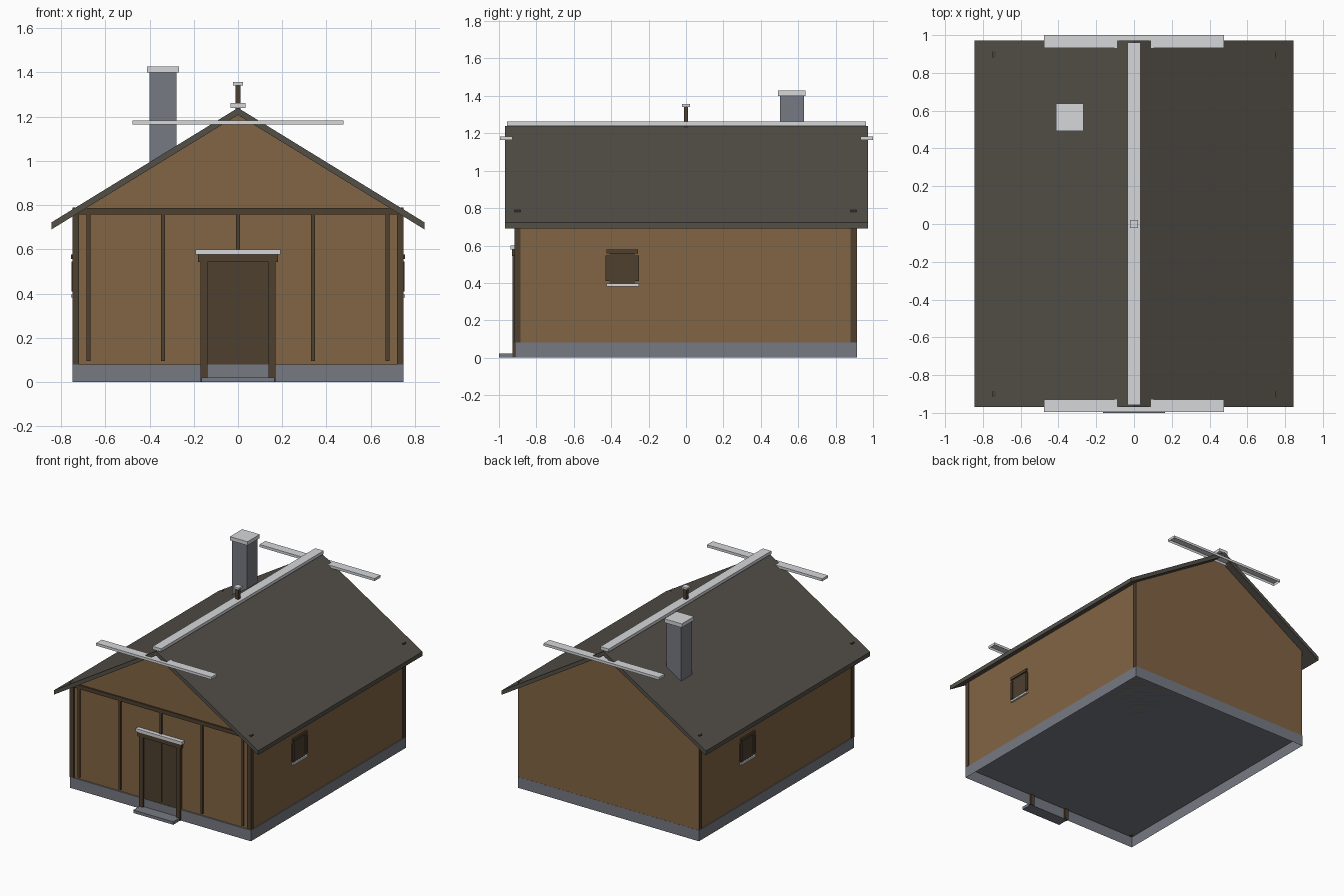
import bpy
import bmesh

cube = bpy.data.objects.get("Cube")
if cube:
    bpy.data.objects.remove(cube, do_unlink=True)


def material(name, rgb):
    m = bpy.data.materials.new(name)
    m.use_nodes = True
    m.diffuse_color = (*rgb, 1)
    m.node_tree.nodes["Principled BSDF"].inputs["Base Color"].default_value = (*rgb, 1)
    return m


CLAY = material("clay_wall", (0.22, 0.128, 0.058))
TIMBER = material("dark_timber", (0.075, 0.05, 0.028))
SLATE = material("roof_slate", (0.088, 0.08, 0.066))
STONE = material("grey_stone", (0.18, 0.194, 0.225))
PALE = material("pale_cap", (0.67, 0.68, 0.70))


def finish(name, bm, mat):
    bmesh.ops.recalc_face_normals(bm, faces=bm.faces)
    mesh = bpy.data.meshes.new(name)
    bm.to_mesh(mesh)
    bm.free()
    mesh.materials.append(mat)
    ob = bpy.data.objects.new(name, mesh)
    bpy.context.collection.objects.link(ob)
    return ob


def box(name, x, y, z, mat, open_bottom=False):
    """Box from its (min, max) extents on each axis."""
    bm = bmesh.new()
    bmesh.ops.create_cube(bm, size=1)
    for v in bm.verts:
        v.co = [(a + b) / 2 + c * (b - a) for (a, b), c in zip((x, y, z), v.co)]
    if open_bottom:
        bottom = min(bm.faces, key=lambda f: f.calc_center_median().z)
        bmesh.ops.delete(bm, geom=[bottom], context="FACES_ONLY")
    return finish(name, bm, mat)


def prism(name, profile, y, mat):
    """Extrude an x-z outline along y."""
    bm = bmesh.new()
    face = bm.faces.new([bm.verts.new((px, y[0], pz)) for px, pz in profile])
    new = bmesh.ops.extrude_face_region(bm, geom=[face])["geom"]
    bmesh.ops.translate(bm, vec=(0, y[1] - y[0], 0),
                        verts=[g for g in new if isinstance(g, bmesh.types.BMVert)])
    return finish(name, bm, mat)


# Foundation, walls and roof
box("foundation", (-0.748, 0.748), (-0.915, 0.915), (0, 0.081), STONE, open_bottom=True)
prism("walls", [(-0.743, 0.081), (0.743, 0.081), (0.743, 0.76), (0, 1.215), (-0.743, 0.76)],
      (-0.905, 0.914), CLAY)
prism("roof", [(-0.844, 0.69), (0, 1.208), (0.844, 0.69),
               (0.844, 0.722), (0, 1.24), (-0.844, 0.722)], (-0.968, 0.972), SLATE)

# Corner posts, whose tops just break through the roof
for sx in (-1, 1):
    xs = sorted((sx * 0.718, sx * 0.749))
    box("front_corner_post", xs, (-0.917, -0.885), (0.081, 0.79), TIMBER)
    box("back_corner_post", xs, (0.88, 0.912), (0.081, 0.79), TIMBER)

# Front framing
box("front_beam", (-0.748, 0.748), (-0.916, -0.9), (0.758, 0.787), TIMBER)
for i in range(-2, 3):
    cx = i * 0.338
    box("front_stud", (cx - 0.009, cx + 0.009), (-0.914, -0.9), (0.095, 0.76), TIMBER)

# Door
box("door_panel", (-0.14, 0.14), (-0.912, -0.9), (0.081, 0.545), TIMBER)
for sx in (-1, 1):
    box("door_post", sorted((sx * 0.137, sx * 0.169)), (-0.928, -0.905), (0, 0.545), TIMBER)
box("door_lintel", (-0.18, 0.18), (-0.93, -0.905), (0.543, 0.578), TIMBER)
box("door_hood", (-0.192, 0.192), (-0.937, -0.905), (0.578, 0.6), PALE)
box("door_step", (-0.165, 0.165), (-1, -0.912), (0, 0.022), STONE)

# One window on each side wall, placed by half-turn symmetry
for s in (1, -1):
    def part(name, x1, y, z, mat):
        box(name, sorted((s * 0.735, s * x1)), sorted((s * y[0], s * y[1])), z, mat)

    part("window_panel", 0.746, (-0.41, -0.272), (0.39, 0.557), TIMBER)
    part("window_lintel", 0.755, (-0.425, -0.257), (0.557, 0.578), TIMBER)
    part("window_side", 0.753, (-0.43, -0.41), (0.41, 0.546), TIMBER)
    part("window_side", 0.753, (-0.272, -0.252), (0.41, 0.546), TIMBER)
    part("window_sill", 0.756, (-0.424, -0.252), (0.382, 0.396), PALE)

# Ridge cap and the long bars at both gables
box("ridge_cap", (-0.035, 0.035), (-0.957, 0.962), (1.24, 1.263), PALE)
box("front_gable_bar", (-0.476, 0.476), (-0.995, -0.928), (1.165, 1.184), PALE, open_bottom=True)
box("back_gable_bar", (-0.476, 0.476), (0.933, 1), (1.165, 1.184), PALE, open_bottom=True)

# Ridge vent
box("vent_post", (-0.011, 0.011), (-0.011, 0.011), (1.2, 1.342), TIMBER)
box("vent_cap", (-0.022, 0.022), (-0.022, 0.022), (1.341, 1.356), PALE)

# Chimney
box("chimney", (-0.4, -0.279), (0.503, 0.63), (0.9, 1.4), STONE)
box("chimney_cap", (-0.412, -0.267), (0.493, 0.638), (1.4, 1.428), PALE)
